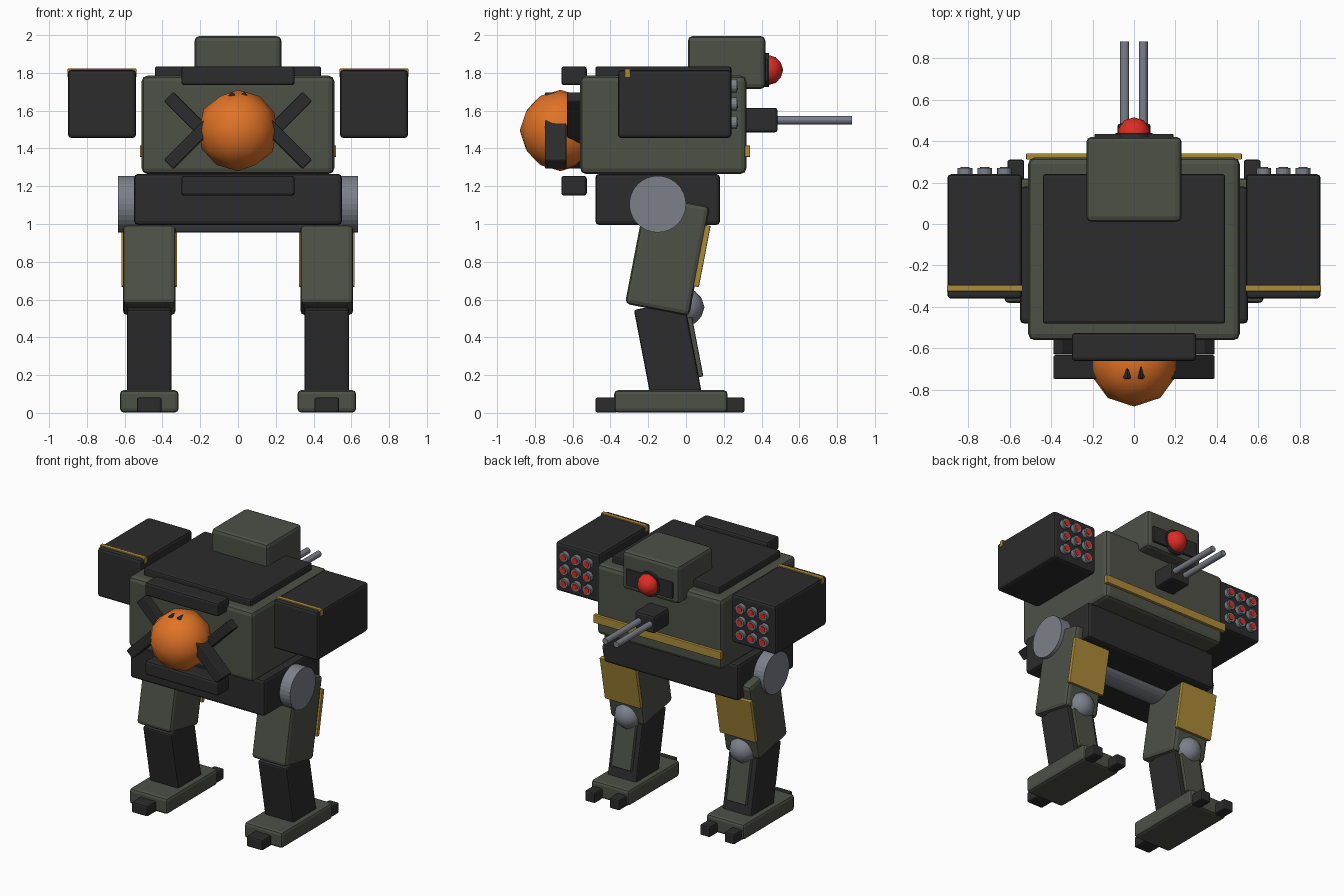
import bpy, bmesh, math
from mathutils import Matrix, Vector

if "Cube" in bpy.data.objects:
    bpy.data.objects.remove(bpy.data.objects["Cube"])


def material(name, color):
    m = bpy.data.materials.new(name)
    m.use_nodes = True
    m.diffuse_color = (*color, 1)
    m.node_tree.nodes["Principled BSDF"].inputs["Base Color"].default_value = (*color, 1)
    return m


OLIVE = material("olive armour", (0.075, 0.082, 0.062))
DARK = material("dark metal", (0.025, 0.025, 0.026))
STEEL = material("blue steel", (0.2, 0.215, 0.25))
GOLD = material("gold trim", (0.41, 0.26, 0.04))
ORANGE = material("orange", (0.75, 0.17, 0.02))
RED = material("red", (0.72, 0.025, 0.018))


def finish(name, bm, mat, smooth=False):
    mesh = bpy.data.meshes.new(name)
    for f in bm.faces:
        f.smooth = smooth
    bm.to_mesh(mesh)
    bm.free()
    mesh.materials.append(mat)
    obj = bpy.data.objects.new(name, mesh)
    bpy.context.collection.objects.link(obj)
    return obj


def box(name, center, size, mat, bevel=0.02, tilt=None):
    """Rounded box; tilt is a rotation matrix about its centre."""
    bm = bmesh.new()
    bmesh.ops.create_cube(bm, size=1)
    bmesh.ops.scale(bm, vec=size, verts=bm.verts)
    if bevel:
        bmesh.ops.bevel(bm, geom=bm.edges[:], offset=bevel, segments=2,
                        profile=0.5, affect='EDGES')
    obj = finish(name, bm, mat)
    obj.matrix_world = Matrix.Translation(center) @ (tilt or Matrix())
    return obj


def span(name, x, y, z, mat, bevel=0.02):
    """Rounded box given by its limits on each axis."""
    lims = (x, y, z)
    return box(name, [(a + b) / 2 for a, b in lims], [b - a for a, b in lims], mat, bevel)


def rod(name, center, radius, length, axis, mat, sides=16):
    bm = bmesh.new()
    bmesh.ops.create_cone(bm, cap_ends=True, segments=sides, radius1=radius,
                          radius2=radius, depth=length)
    obj = finish(name, bm, mat)
    turn = Matrix.Rotation(math.pi / 2, 4, 'Y' if axis == 'X' else 'X')
    obj.matrix_world = Matrix.Translation(center) @ turn
    return obj


def ball(name, center, radius, mat):
    bm = bmesh.new()
    bmesh.ops.create_icosphere(bm, subdivisions=2, radius=radius)
    obj = finish(name, bm, mat, smooth=True)
    obj.location = center
    return obj


# Torso
span("torso", (-0.51, 0.51), (-0.56, 0.32), (1.27, 1.79), OLIVE, 0.03)
span("roof_plate", (-0.44, 0.44), (-0.48, 0.24), (1.76, 1.84), DARK, 0.012)
span("torso_trim", (-0.52, 0.52), (0.31, 0.34), (1.36, 1.42), GOLD, 0.004)
span("pelvis", (-0.55, 0.55), (-0.48, 0.18), (1.0, 1.27), DARK)
rod("hip_axle", (0, -0.15, 1.11), 0.15, 1.27, 'X', STEEL, 32)

# Head with visor and eye
span("head", (-0.23, 0.23), (0.01, 0.42), (1.72, 2.0), OLIVE, 0.025)
span("visor", (-0.19, 0.19), (0.40, 0.435), (1.76, 1.88), DARK, 0.006)
rod("eye_socket", (0, 0.425, 1.82), 0.09, 0.03, 'Y', DARK, 24)
ball("eye", (0, 0.435, 1.82), 0.08, RED)

# Twin gun
span("gun_mount", (-0.08, 0.08), (0.30, 0.485), (1.49, 1.62), DARK, 0.015)
for x in (-0.045, 0.045):
    rod("gun_barrel", (x, 0.67, 1.555), 0.022, 0.42, 'Y', STEEL)

# Core ball with clamps and crossed struts
ball("core_ball", (0, -0.665, 1.5), 0.215, ORANGE)
span("upper_clamp", (-0.3, 0.3), (-0.66, -0.525), (1.74, 1.84), DARK, 0.015)
span("lower_clamp", (-0.3, 0.3), (-0.66, -0.525), (1.155, 1.26), DARK, 0.015)
for side in (-1, 1):
    for direction, y, depth in ((1, -0.69, 0.115), (-1, -0.59, 0.08)):
        box("strut", (side * 0.187, y, 1.5), (0.51, depth, 0.07), DARK, 0.008,
            Matrix.Rotation(side * direction * math.pi / 4, 4, 'Y'))

# Launcher pods and legs on both sides
LEAN = 0.19
for side in (-1, 1):
    label = "left_" if side > 0 else "right_"
    box(label + "pod", (side * 0.72, -0.06, 1.64), (0.36, 0.6, 0.36), DARK, 0.018)
    box(label + "pod_trim", (side * 0.72, -0.31, 1.805), (0.366, 0.03, 0.045), GOLD, 0.004)
    for col in (-1, 0, 1):
        for row in (-1, 0, 1):
            x, z = side * 0.72 + col * 0.095, 1.64 + row * 0.097
            rod(label + "tube", (x, 0.245, z), 0.035, 0.05, 'Y', STEEL)
            rod(label + "rocket", (x, 0.25, z), 0.022, 0.05, 'Y', RED, 12)

    hip_x = side * 0.47
    back = Matrix.Rotation(-LEAN, 4, 'X')
    forth = Matrix.Rotation(LEAN, 4, 'X')
    thigh = Vector((hip_x, -0.098, 0.84))
    shin = Vector((hip_x, -0.096, 0.33))
    box(label + "thigh", thigh, (0.28, 0.345, 0.59), OLIVE, 0.025, back)
    box(label + "thigh_plate", thigh + back @ Vector((0, 0.18, 0.03)),
        (0.295, 0.03, 0.33), GOLD, 0.005, back)
    ball(label + "knee", (hip_x, -0.002, 0.565), 0.1, STEEL)
    box(label + "shin", shin, (0.235, 0.27, 0.5), DARK, 0.012, forth)
    box(label + "calf_plate", shin + forth @ Vector((0, 0.14, -0.005)),
        (0.16, 0.04, 0.32), OLIVE, 0.008, forth)
    box(label + "foot", (hip_x, -0.08, 0.066), (0.31, 0.6, 0.118), OLIVE, 0.02)
    box(label + "heel", (hip_x, -0.42, 0.047), (0.13, 0.12, 0.078), DARK, 0.01)
    for toe in (-0.1, 0.1):
        box(label + "toe", (hip_x + toe, 0.25, 0.047), (0.08, 0.12, 0.078), DARK, 0.01)

# Set the feet down on the ground
for obj in bpy.context.collection.objects:
    if obj.type == 'MESH':
        obj.location.z -= 0.005
